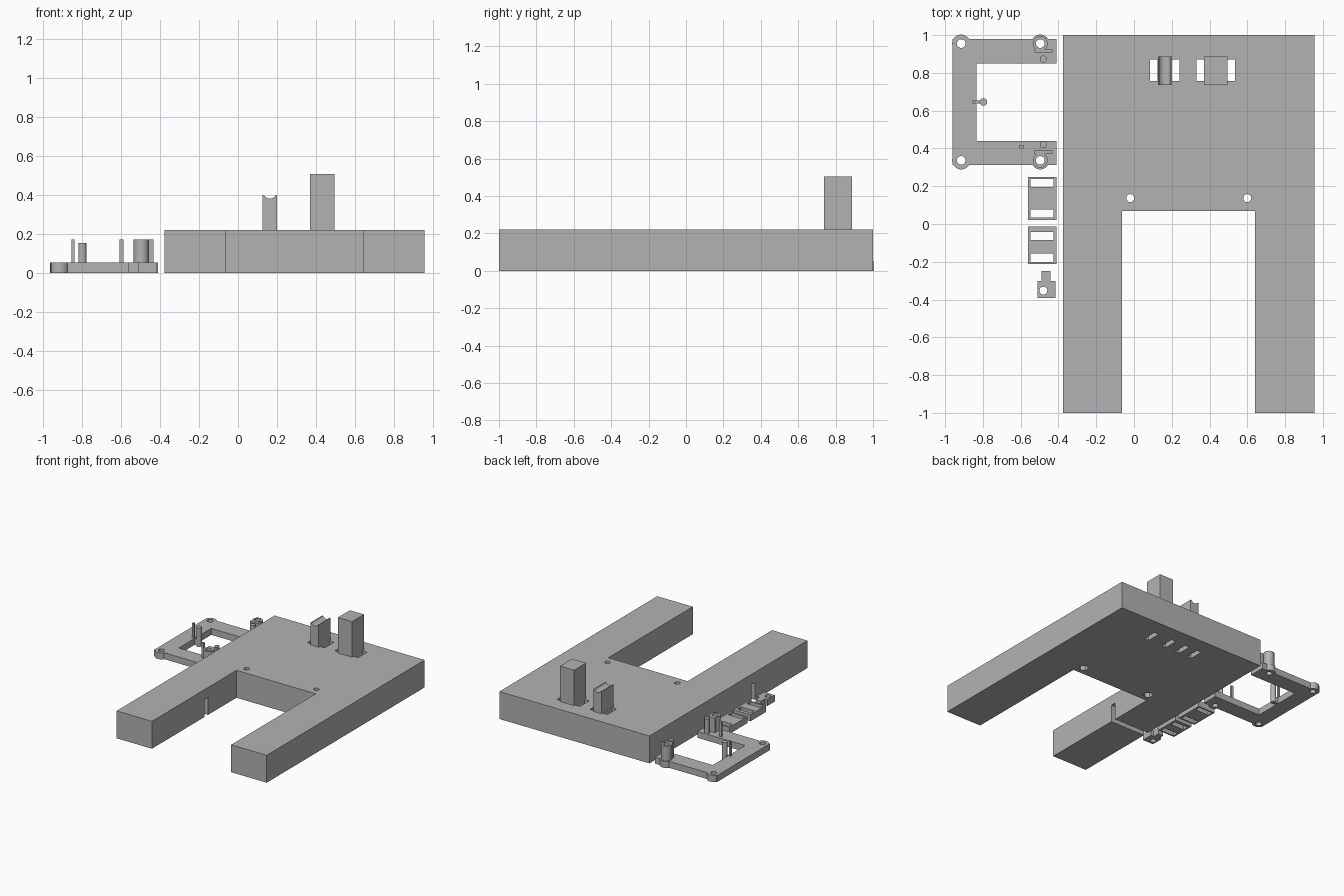
import bpy, bmesh, math
from mathutils import Matrix

if "Cube" in bpy.data.objects:
    bpy.data.objects.remove(bpy.data.objects["Cube"], do_unlink=True)

grey = bpy.data.materials.new("plain grey")
grey.use_nodes = True
GREY = (0.45, 0.45, 0.45, 1)
grey.diffuse_color = GREY
grey.node_tree.nodes["Principled BSDF"].inputs["Base Color"].default_value = GREY


def finish(name, bm):
    bmesh.ops.recalc_face_normals(bm, faces=bm.faces)
    mesh = bpy.data.meshes.new(name)
    bm.to_mesh(mesh)
    bm.free()
    mesh.materials.append(grey)
    ob = bpy.data.objects.new(name, mesh)
    bpy.context.collection.objects.link(ob)
    return ob


def prism(name, outline, z0, z1):
    """Extrude a flat outline upwards."""
    bm = bmesh.new()
    face = bm.faces.new([bm.verts.new((x, y, z0)) for x, y in outline])
    top = bmesh.ops.extrude_face_region(bm, geom=[face])["geom"]
    verts = [v for v in top if isinstance(v, bmesh.types.BMVert)]
    bmesh.ops.translate(bm, verts=verts, vec=(0, 0, z1 - z0))
    return finish(name, bm)


def box(name, x0, x1, y0, y1, z0, z1):
    return prism(name, [(x0, y0), (x1, y0), (x1, y1), (x0, y1)], z0, z1)


def rod(name, x, y, r, z0, z1, sides=32):
    bm = bmesh.new()
    bmesh.ops.create_cone(bm, cap_ends=True, segments=sides, radius1=r, radius2=r,
                          depth=z1 - z0, matrix=Matrix.Translation((x, y, (z0 + z1) / 2)))
    return finish(name, bm)


def combine(ob, tools, operation="DIFFERENCE"):
    """Apply each tool to the part, then drop the tool."""
    bpy.context.view_layer.objects.active = ob
    for tool in tools:
        tool.hide_render = True
        mod = ob.modifiers.new("shape", "BOOLEAN")
        mod.operation, mod.solver, mod.object = operation, "EXACT", tool
        bpy.ops.object.modifier_apply(modifier=mod.name)
        bpy.data.objects.remove(tool, do_unlink=True)


def smooth(ob):
    bpy.ops.object.select_all(action="DESELECT")
    ob.select_set(True)
    bpy.context.view_layer.objects.active = ob
    bpy.ops.object.shade_smooth_by_angle(angle=math.radians(30))


# Thick body with two long legs
H = 0.22
L, R, INL, INR, NOTCH = -0.376, 0.955, -0.063, 0.64, 0.07
body = prism("body", [(L, -1), (INL, -1), (INL, NOTCH), (INR, NOTCH),
                      (INR, -1), (R, -1), (R, 1), (L, 1)], 0, H)
cuts = [box("slot", x, x + 0.04, 0.756, 0.872, -0.1, 0.4) for x in (0.085, 0.2, 0.33, 0.495)]
for x in (-0.02, 0.6):
    cuts.append(rod("screw_hole", x, 0.137, 0.021, -0.1, 0.4))
    cuts.append(rod("nut_recess", x, 0.137, 0.036, -0.1, 0.05, 6))
cuts.append(box("cable_channel", L - 0.05, INL + 0.05, -0.335, -0.29, -0.1, 0.14))
combine(body, cuts)
smooth(body)

# Two upright posts, the short one grooved
box("tall_post", 0.37, 0.495, 0.737, 0.888, 0.21, 0.505)
cradle = box("cradle_post", 0.126, 0.2, 0.737, 0.888, 0.21, 0.398)
groove = rod("groove", 0, 0, 0.034, -0.2, 0.2)
groove.matrix_world = Matrix.Translation((0.163, 0.81, 0.414)) @ Matrix.Rotation(math.pi / 2, 4, "X")
bpy.context.view_layer.update()
combine(cradle, [groove])
smooth(cradle)

# C-shaped board bracket with round corners and raised bosses
T, TALL = 0.052, 0.17
bracket = prism("bracket", [(-0.962, 0.313), (-0.411, 0.313), (-0.411, 0.44), (-0.833, 0.44),
                            (-0.833, 0.851), (-0.411, 0.851), (-0.411, 0.98), (-0.962, 0.98)], 0, T)
corners = [(x, y) for x in (-0.915, -0.496) for y in (0.337, 0.955)]
adds = [rod("ear", x, y, 0.048, 0, T) for x, y in corners]
adds += [rod("boss", x, y, 0.039, 0.01, TALL) for x, y in corners[2:]]
adds += [box("clip_wall", -0.528, -0.432, y, y + 0.018, 0.01, TALL) for y in (0.371, 0.907)]
combine(bracket, adds, "UNION")
combine(bracket, [rod("ear_hole", x, y, 0.023, -0.1, 0.4) for x, y in corners])
smooth(bracket)

# Pins standing on the bracket
for y in (0.42, 0.873):
    smooth(rod("round_pin", -0.48, y, 0.019, 0.03, TALL))
box("side_pin", -0.854, -0.838, 0.639, 0.655, 0.03, TALL)
box("front_pin", -0.606, -0.586, 0.401, 0.418, 0.03, TALL)
smooth(rod("inner_pin", -0.797, 0.646, 0.02, 0, 0.152))
box("inner_pin_foot", -0.84, -0.8, 0.638, 0.654, 0, T)

# Two small strap plates with paired windows
for name, y0, y1, low, high in (("large_strap", 0.022, 0.25, 0.034, 0.196),
                                ("small_strap", -0.212, -0.013, -0.2, -0.085)):
    strap = box(name, -0.562, -0.411, y0, y1, 0, T)
    combine(strap, [box("window", -0.549, -0.427, y, y + 0.043, -0.1, 0.2) for y in (low, high)])

# Small stepped tab with a hole
tab = prism("tab", [(-0.512, -0.393), (-0.416, -0.393), (-0.416, -0.302), (-0.443, -0.302),
                    (-0.443, -0.25), (-0.49, -0.25), (-0.49, -0.302), (-0.512, -0.302)], 0, T)
combine(tab, [rod("tab_hole", -0.48, -0.353, 0.021, -0.1, 0.2)])
smooth(tab)
